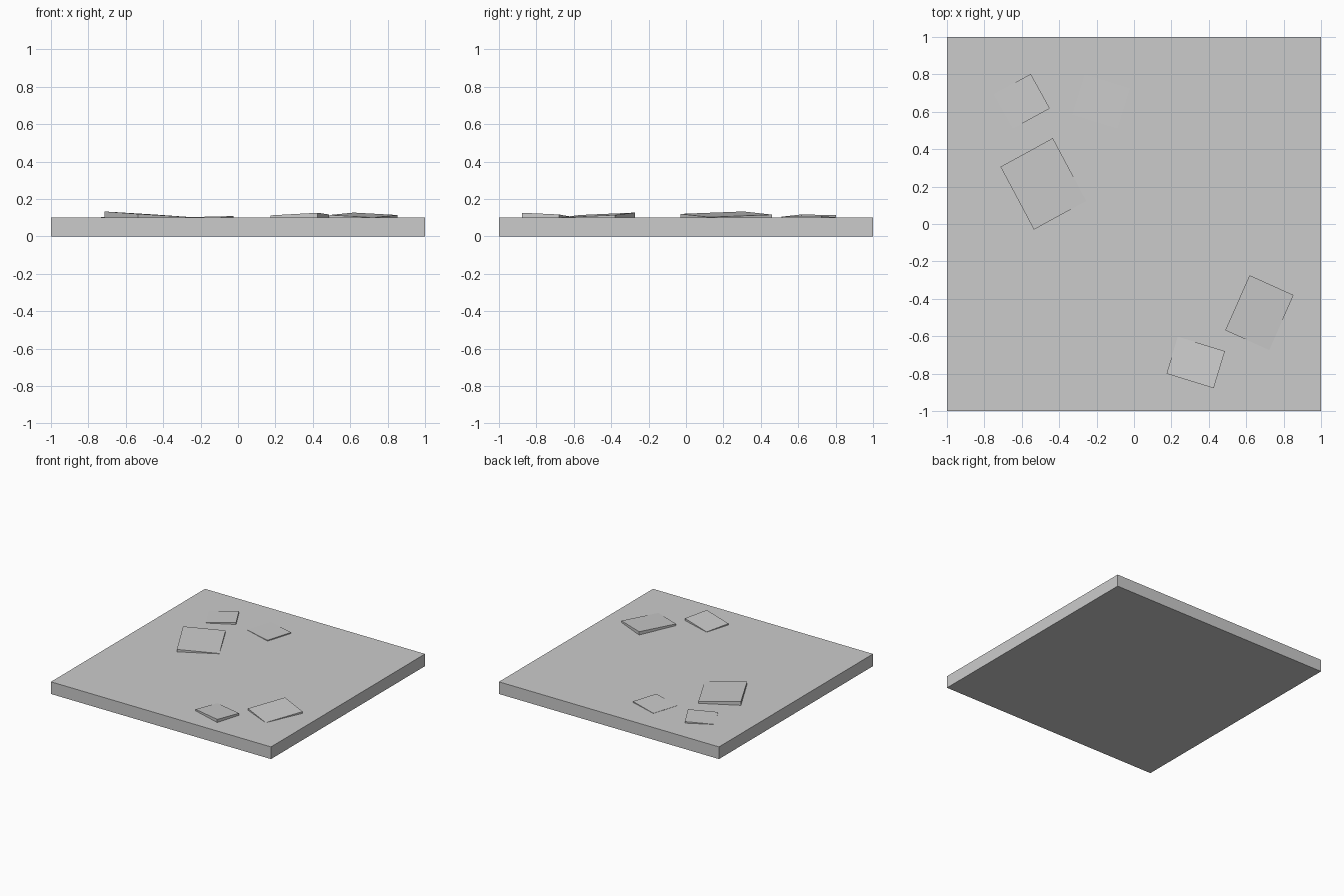
import bpy, bmesh
from mathutils import Vector

if "Cube" in bpy.data.objects:
    bpy.data.objects.remove(bpy.data.objects["Cube"])


def new_object(name, bm):
    bmesh.ops.recalc_face_normals(bm, faces=bm.faces[:])
    mesh = bpy.data.meshes.new(name)
    bm.to_mesh(mesh)
    bm.free()
    obj = bpy.data.objects.new(name, mesh)
    bpy.context.collection.objects.link(obj)
    return obj


# Wedge-shaped tile: three top corners define a tilted parallelogram,
# the walls drop straight down slightly into the slab
def tile(name, corner, side_a, side_b, base=0.097):
    c, a, b = Vector(corner), Vector(side_a), Vector(side_b)
    loop = [a, c, b, a + b - c]
    bm = bmesh.new()
    top = [bm.verts.new(p) for p in loop]
    low = [bm.verts.new((p.x, p.y, base)) for p in loop]
    bm.faces.new(top)
    bm.faces.new(low[::-1])
    for i in range(4):
        j = (i + 1) % 4
        bm.faces.new((top[i], low[i], low[j], top[j]))
    return new_object(name, bm)


# Square base slab
bm = bmesh.new()
bmesh.ops.create_cube(bm, size=1)
bmesh.ops.scale(bm, vec=(2, 2, 0.1), verts=bm.verts)
bmesh.ops.translate(bm, vec=(0, 0, 0.05), verts=bm.verts)
new_object("base_slab", bm)

# Raised tilted stones: highest corner and its two neighbours
tile("large_left_stone", (-0.714, 0.306, 0.133), (-0.434, 0.459, 0.116), (-0.535, -0.030, 0.120))
tile("back_left_stone", (-0.450, 0.618, 0.117), (-0.552, 0.802, 0.113), (-0.648, 0.510, 0.105))
tile("back_middle_stone", (-0.024, 0.724, 0.108), (-0.090, 0.512, 0.107), (-0.262, 0.798, 0.102))
tile("front_right_stone", (0.618, -0.274, 0.127), (0.853, -0.380, 0.114), (0.488, -0.568, 0.114))
tile("front_middle_stone", (0.426, -0.878, 0.126), (0.486, -0.680, 0.117), (0.174, -0.800, 0.112))
